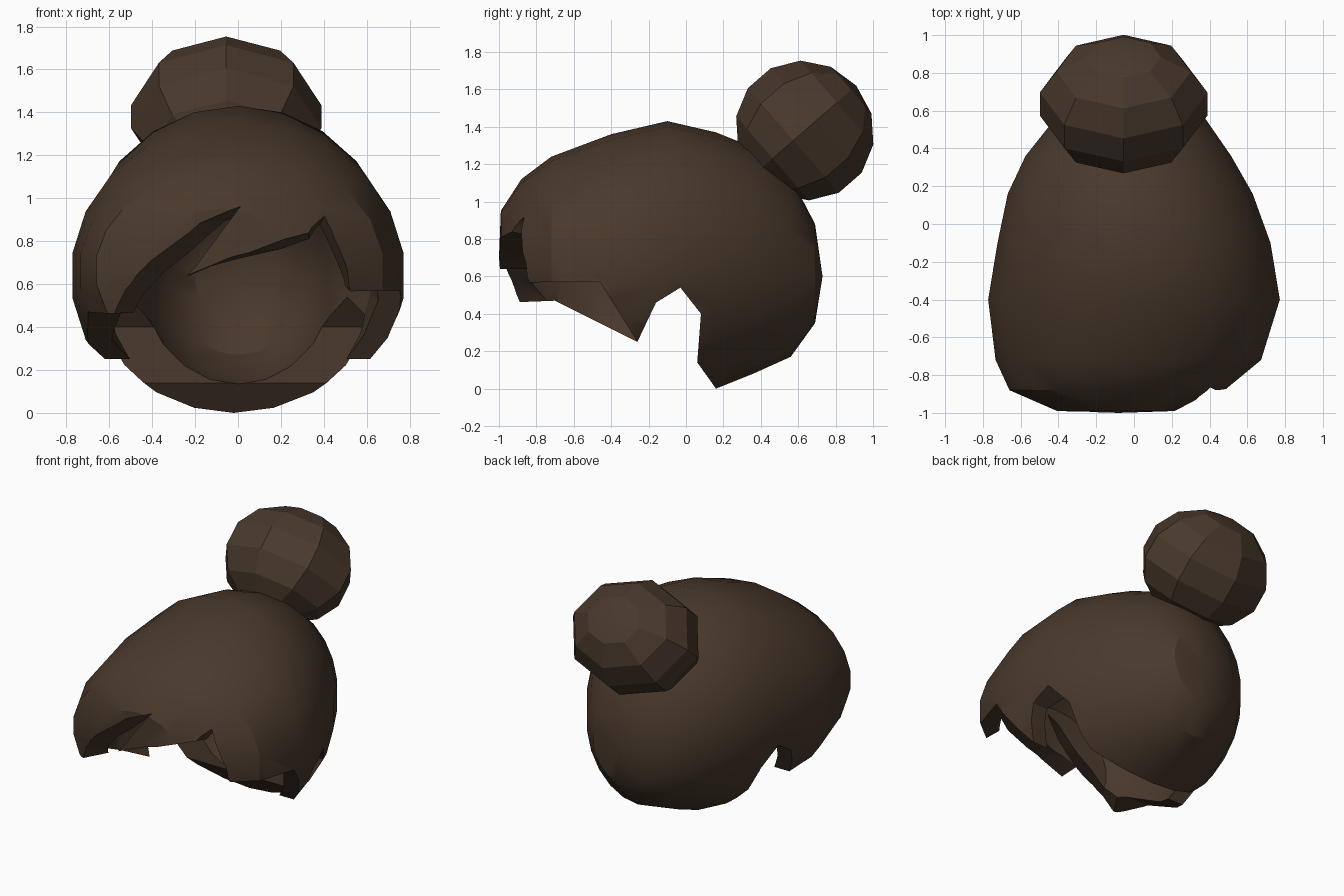
import bpy, bmesh, math

if "Cube" in bpy.data.objects:
    bpy.data.objects.remove(bpy.data.objects["Cube"])

mat = bpy.data.materials.new("brown_hair")
mat.diffuse_color = (0.066, 0.040, 0.025, 1)
mat.use_nodes = True
mat.node_tree.nodes["Principled BSDF"].inputs["Base Color"].default_value = mat.diffuse_color


def make_object(name, bm):
    bmesh.ops.recalc_face_normals(bm, faces=bm.faces)
    me = bpy.data.meshes.new(name)
    bm.to_mesh(me)
    bm.free()
    ob = bpy.data.objects.new(name, me)
    bpy.context.collection.objects.link(ob)
    me.materials.append(mat)
    return ob


def loft(name, stations, y0, z0, y1, z1, n=22):
    """Elliptical rings (y, centre x, half width, bottom z, top z) with a pole at each end."""
    bm = bmesh.new()
    rings = []
    for y, cx, hw, lo, hi in stations:
        c, h = (lo + hi) / 2, (hi - lo) / 2
        rings.append([bm.verts.new((cx + hw * math.sin(2 * math.pi * i / n), y,
                                    c + h * math.cos(2 * math.pi * i / n))) for i in range(n)])
    first = bm.verts.new((stations[0][1], y0, z0))
    last = bm.verts.new((stations[-1][1], y1, z1))
    for i in range(n):
        j = (i + 1) % n
        bm.faces.new((first, rings[0][i], rings[0][j]))
        bm.faces.new((last, rings[-1][j], rings[-1][i]))
        for a, b in zip(rings, rings[1:]):
            bm.faces.new((a[i], b[i], b[j], a[j]))
    return make_object(name, bm)


def prism(name, a, b):
    """Solid between two matching outlines of 3D points."""
    bm = bmesh.new()
    va, vb = [bm.verts.new(p) for p in a], [bm.verts.new(p) for p in b]
    bm.faces.new(va)
    bm.faces.new(vb[::-1])
    for i in range(len(a)):
        j = (i + 1) % len(a)
        bm.faces.new((va[j], va[i], vb[i], vb[j]))
    bmesh.ops.triangulate(bm, faces=bm.faces)
    return make_object(name, bm)


def carve(ob, cutter):
    cutter.hide_render = True
    m = ob.modifiers.new("cut", 'BOOLEAN')
    m.operation, m.solver, m.object = 'DIFFERENCE', 'EXACT', cutter
    with bpy.context.temp_override(object=ob, active_object=ob):
        bpy.ops.object.modifier_apply(modifier=m.name)
    bpy.data.objects.remove(cutter)


# Outer volume of the hair
hair = loft("hair_cap", [
    (0.69, 0, 0.24, 0.35, 0.88), (0.56, -0.02, 0.40, 0.17, 1.13), (0.36, -0.03, 0.55, 0.08, 1.29),
    (0.16, -0.02, 0.655, 0.0, 1.37), (-0.10, 0, 0.73, -0.06, 1.43), (-0.40, 0, 0.78, -0.08, 1.36),
    (-0.72, -0.03, 0.71, 0.08, 1.24), (-0.88, -0.09, 0.575, 0.21, 1.12),
    (-0.99, -0.08, 0.33, 0.45, 0.95)],
    0.73, 0.6, -1.0, 0.7)

# Hollow for the head
carve(hair, loft("head_hollow", [
    (0.54, 0, 0.20, 0.42, 0.84), (0.44, 0, 0.32, 0.27, 1.0), (0.24, 0, 0.42, 0.17, 1.12),
    (0.04, 0, 0.47, 0.13, 1.22), (-0.16, 0, 0.62, 0.0, 1.27), (-0.44, 0, 0.66, 0.0, 1.22),
    (-0.68, 0, 0.59, 0.15, 1.1), (-0.82, -0.04, 0.42, 0.32, 0.98)],
    0.58, 0.62, -0.86, 0.7))

# Side outlines: nape, ear notch and sideburn; the right side is cut higher
nape = [(0.16, -0.3), (0.16, 0.0), (0.06, 0.14), (0.08, 0.40), (-0.03, 0.54),
        (-0.16, 0.46), (-0.26, 0.25)]
right = nape + [(-0.46, 0.57), (-0.75, 0.57), (-1.2, 0.55), (-1.2, -0.3)]
left = nape + [(-0.70, 0.47), (-1.2, 0.45), (-1.2, -0.3)]
for side, outline, x0, x1 in (("right", right, -0.01, 1.2), ("left", left, -1.2, 0.01)):
    carve(hair, prism(side + "_cutter", [(x0, y, z) for y, z in outline],
                      [(x1, y, z) for y, z in outline]))

# Fringe: slanted underside on the swept lock, second lock and right-hand notch
inner = [(-0.48, -0.3), (-0.47, 0.45), (-0.36, 0.53), (-0.23, 0.66), (0.03, 0.90), (-0.22, 0.64),
         (0.0, 0.70), (0.33, 0.78), (0.37, 0.86), (0.49, 0.60), (0.55, 0.54), (0.55, -0.3)]
outer = [(-0.68, -0.3), (-0.67, 0.47), (-0.55, 0.64), (-0.22, 0.88), (0.01, 0.98), (-0.24, 0.64),
         (0.0, 0.74), (0.33, 0.87), (0.44, 0.98), (0.53, 0.76), (0.56, 0.54), (0.56, -0.3)]
carve(hair, prism("fringe_cutter", [(x, -1.05, z) for x, z in outer],
                  [(x, -0.70, z) for x, z in inner]))

# Bun at the crown, its axis tilted up and back
bpy.ops.mesh.primitive_uv_sphere_add(segments=8, ring_count=7, radius=1,
                                     location=(-0.055, 0.635, 1.38),
                                     rotation=(math.radians(-49), 0, 0))
bun = bpy.context.object
bun.name = "hair_bun"
bun.scale = (0.455, 0.38, 0.365)
bun.data.materials.append(mat)

# Soft shading across shallow facets, crisp lock edges
for ob, angle in ((hair, 28), (bun, 20)):
    bpy.ops.object.select_all(action='DESELECT')
    ob.select_set(True)
    bpy.context.view_layer.objects.active = ob
    bpy.ops.object.shade_smooth_by_angle(angle=math.radians(angle))
